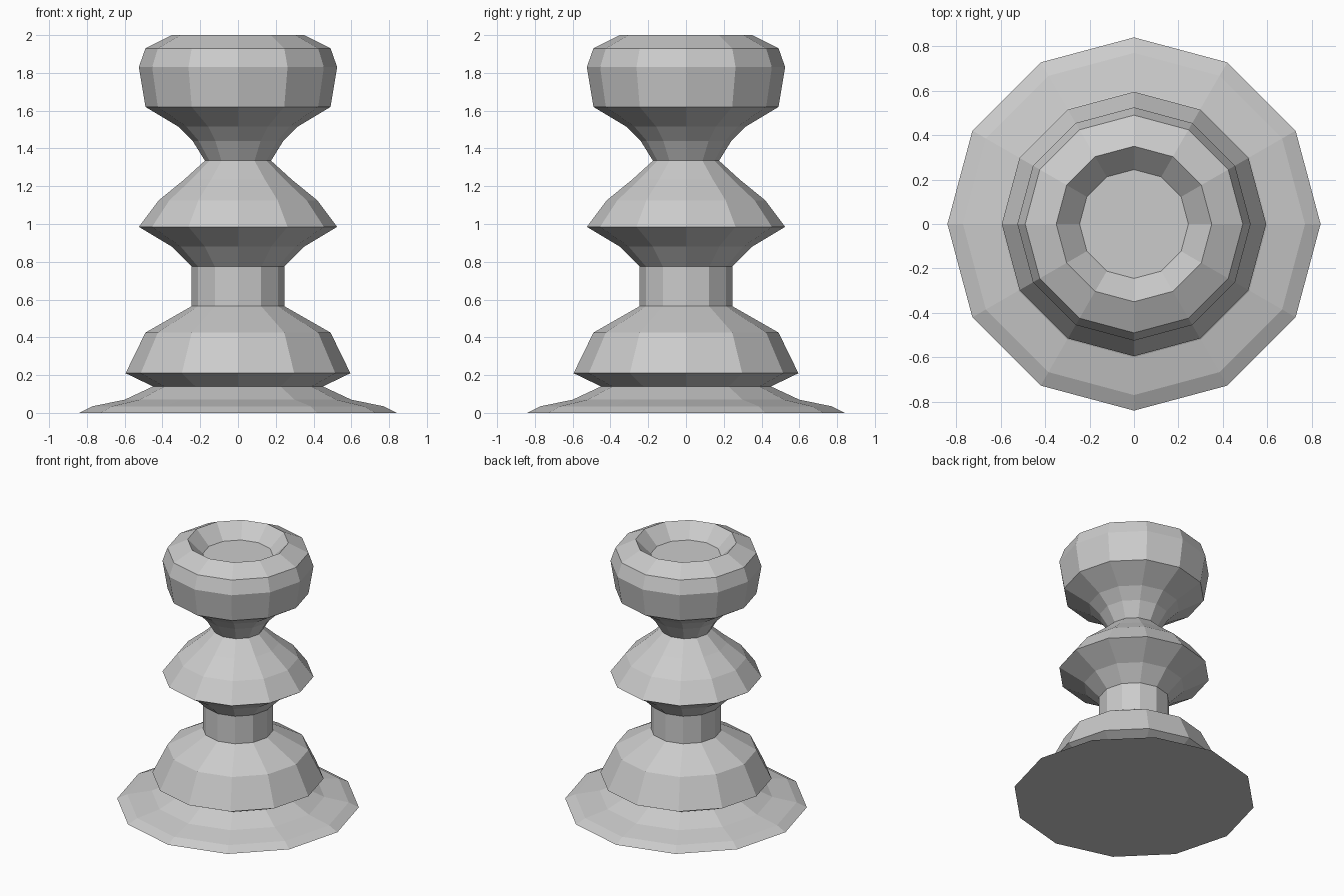
import bpy, bmesh, math

cube = bpy.data.objects.get("Cube")
if cube:
    bpy.data.objects.remove(cube, do_unlink=True)

SIDES = 12

stone = bpy.data.materials.new("light grey")
stone.use_nodes = True
grey = (0.6, 0.6, 0.6, 1)
stone.diffuse_color = grey
stone.node_tree.nodes["Principled BSDF"].inputs["Base Color"].default_value = grey


def lathe(name, profile):
    """Turn a (radius, height) profile into a faceted, capped solid."""
    bm = bmesh.new()
    rings = []
    for r, z in profile:
        angles = [math.tau * i / SIDES for i in range(SIDES)]
        rings.append([bm.verts.new((r * math.cos(a), r * math.sin(a), z)) for a in angles])
    for low, high in zip(rings, rings[1:]):
        for i in range(SIDES):
            j = (i + 1) % SIDES
            bm.faces.new((low[i], low[j], high[j], high[i]))
    bm.faces.new(rings[0][::-1])
    bm.faces.new(rings[-1])
    bmesh.ops.recalc_face_normals(bm, faces=bm.faces)
    mesh = bpy.data.meshes.new(name)
    bm.to_mesh(mesh)
    bm.free()
    mesh.materials.append(stone)
    obj = bpy.data.objects.new(name, mesh)
    bpy.context.collection.objects.link(obj)
    return obj


# One continuous turned body, listed from the foot up
foot = [(0.84, 0), (0.77, 0.035), (0.60, 0.07), (0.45, 0.14)]
lower_bulge = [(0.595, 0.21), (0.49, 0.425), (0.245, 0.565)]
stem = [(0.245, 0.775), (0.35, 0.88)]
middle_collar = [(0.525, 0.985), (0.42, 1.125), (0.285, 1.235), (0.175, 1.335)]
neck = [(0.24, 1.44), (0.315, 1.515)]
head = [(0.49, 1.62), (0.525, 1.83), (0.49, 1.93), (0.35, 2.0)]
head_recess = [(0.245, 1.895)]

lathe("turned_pawn", foot + lower_bulge + stem + middle_collar + neck + head + head_recess)
